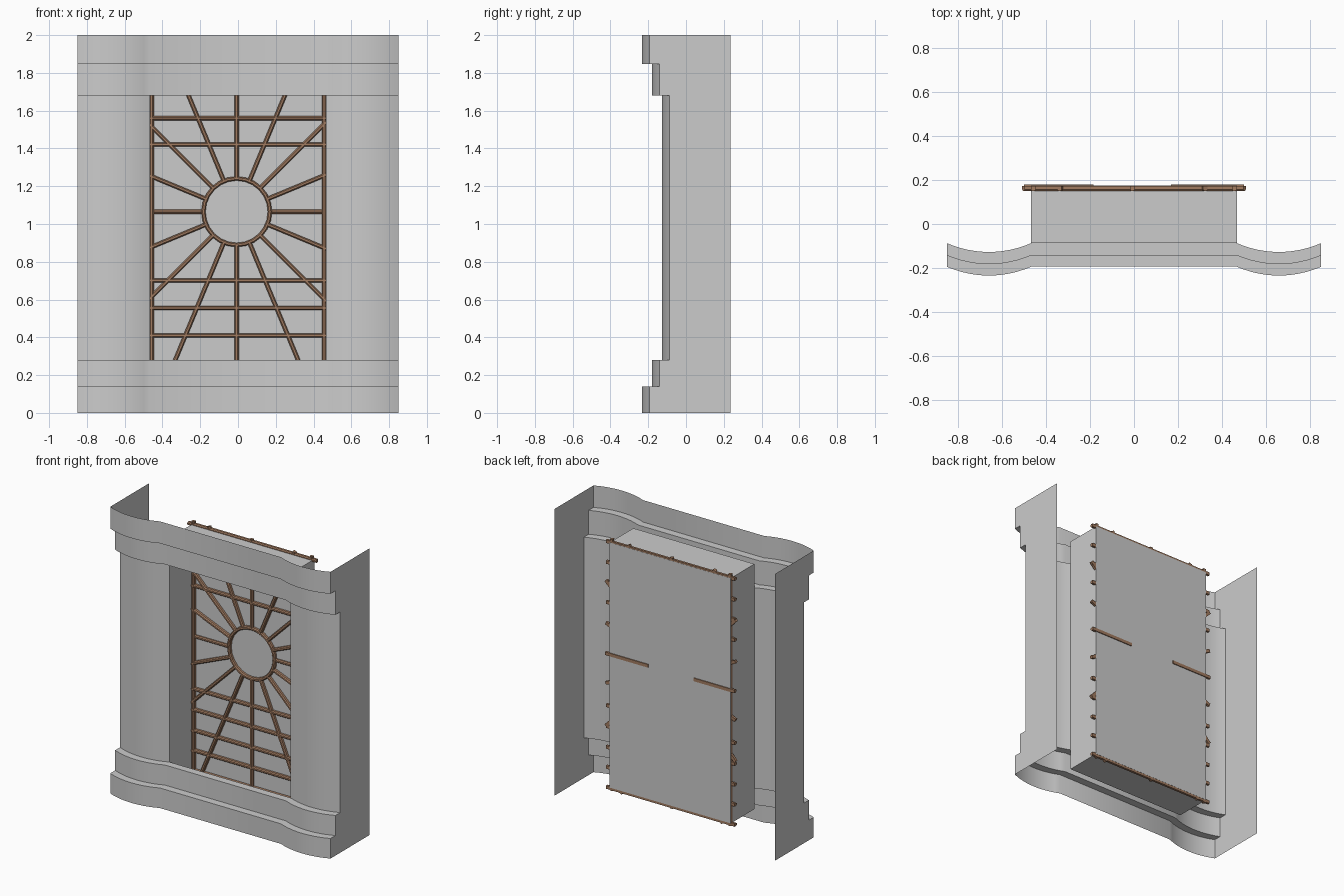
import bpy, math

if "Cube" in bpy.data.objects:
    bpy.data.objects.remove(bpy.data.objects["Cube"])

brown = bpy.data.materials.new("brown_lattice")
brown.diffuse_color = (0.36, 0.2, 0.12, 1)
brown.use_nodes = True
brown.node_tree.nodes["Principled BSDF"].inputs["Base Color"].default_value = brown.diffuse_color


def make(name, verts, faces, mat=None, smooth=False):
    me = bpy.data.meshes.new(name)
    me.from_pydata(verts, [], faces)
    me.update()
    ob = bpy.data.objects.new(name, me)
    bpy.context.collection.objects.link(ob)
    if mat:
        me.materials.append(mat)
    if smooth:
        bpy.ops.object.select_all(action='DESELECT')
        bpy.context.view_layer.objects.active = ob
        ob.select_set(True)
        bpy.ops.object.shade_smooth_by_angle(angle=math.radians(30))
    return ob


# Plan outline of the facade: bowed pier, straight middle, bowed pier
HALF, INNER, SAG, SEG = 0.85, 0.467, 0.04, 12
chord = (HALF - INNER) / 2
radius = (chord ** 2 + SAG ** 2) / (2 * SAG)
mid = (HALF + INNER) / 2


def bow(x):
    return -(math.sqrt(radius ** 2 - (x - mid) ** 2) - (radius - SAG))


right = [(INNER + (HALF - INNER) * i / SEG, bow(INNER + (HALF - INNER) * i / SEG))
         for i in range(SEG + 1)]
plan = [(-x, y) for x, y in reversed(right)] + right

# Stepped vertical profile (y, z)
profile = [(-0.194, 0), (-0.194, 0.14), (-0.14, 0.14), (-0.14, 0.28), (-0.087, 0.28),
           (-0.087, 1.68), (-0.14, 1.68), (-0.14, 1.847), (-0.194, 1.847), (-0.194, 2)]
n = len(profile)
verts = [(x, y + py, z) for x, y in plan for py, z in profile]
faces = []
for i in range(len(plan) - 1):
    for j in range(n - 1):
        if i == SEG and j == 4:
            continue  # window opening
        a = i * n + j
        faces.append((a, a + n, a + n + 1, a + 1))
make("facade", verts, faces, smooth=True)

# Side walls with the stepped front edge
for name, s in (("left_wall", -1), ("right_wall", 1)):
    outline = [(0.235, 0)] + profile + [(0.235, 2)]
    ids = list(range(len(outline)))
    # outline runs so that its natural normal is -x
    make(name, [(s * HALF, y, z) for y, z in outline], [ids if s < 0 else ids[::-1]][:1])

# Recess box behind the opening, open at the front
F, B, Z0, Z1 = -0.087, 0.174, 0.135, 1.845
bv = [(x, y, z) for y in (F, B) for x, z in
      ((-INNER, Z0), (INNER, Z0), (INNER, Z1), (-INNER, Z1))]
bf = [(4, 5, 6, 7)] + [(i, (i + 1) % 4, (i + 1) % 4 + 4, i + 4) for i in range(4)]
make("window_recess", bv, bf)

# Chamfered bar section: (across, depth)
W, Y0, Y1 = 0.011, 0.150, 0.173
section = [(-W, Y1), (-W, Y0 + 0.007), (-W * 0.45, Y0), (W * 0.45, Y0),
           (W, Y0 + 0.007), (W, Y1)]


def bar(name, p, q, dy=0):
    dx, dz = q[0] - p[0], q[1] - p[1]
    length = math.hypot(dx, dz)
    nx, nz = -dz / length, dx / length
    k = len(section)
    v = [(e[0] + nx * u, y + dy, e[1] + nz * u) for e in (p, q) for u, y in section]
    f = [(i, i + k, (i + 1) % k + k, (i + 1) % k) for i in range(k)]
    f += [tuple(range(k)), tuple(range(2 * k - 1, k - 1, -1))]
    make(name, v, f, brown)


# Rails and stiles
for i, z in enumerate((0.13, 0.27, 0.41, 0.555, 0.70, 1.42, 1.56, 1.70, 1.845)):
    bar(f"rail_{i}", (-0.497, z), (0.497, z))
for name, x in (("left_stile", -0.457), ("right_stile", 0.456)):
    bar(name, (x, 0.115), (x, 1.87))

# Sixteen spokes radiating from the ring to just beyond the recess
CX, CZ, R = -0.007, 1.065, 0.176
for i in range(16):
    a = i * math.pi / 8
    c, s = math.cos(a), math.sin(a)
    reach = []
    if abs(c) > 1e-6:
        reach.append(((0.5 if c > 0 else -0.5) - CX) / c)
    if abs(s) > 1e-6:
        reach.append(((1.865 if s > 0 else 0.115) - CZ) / s)
    t = min(reach)
    bar(f"spoke_{i}", (CX + R * c, CZ + R * s), (CX + t * c, CZ + t * s),
        0.007 if i % 8 == 0 else 0)

# Central ring
N, k = 24, len(section)
rv = [(CX + (R + u) * math.cos(2 * math.pi * i / N), y, CZ + (R + u) * math.sin(2 * math.pi * i / N))
      for i in range(N) for u, y in section]
rf = [(i * k + j, i * k + (j + 1) % k, (i + 1) % N * k + (j + 1) % k, (i + 1) % N * k + j)
      for i in range(N) for j in range(k)]
make("sun_ring", rv, [f[::-1] for f in rf], brown)
